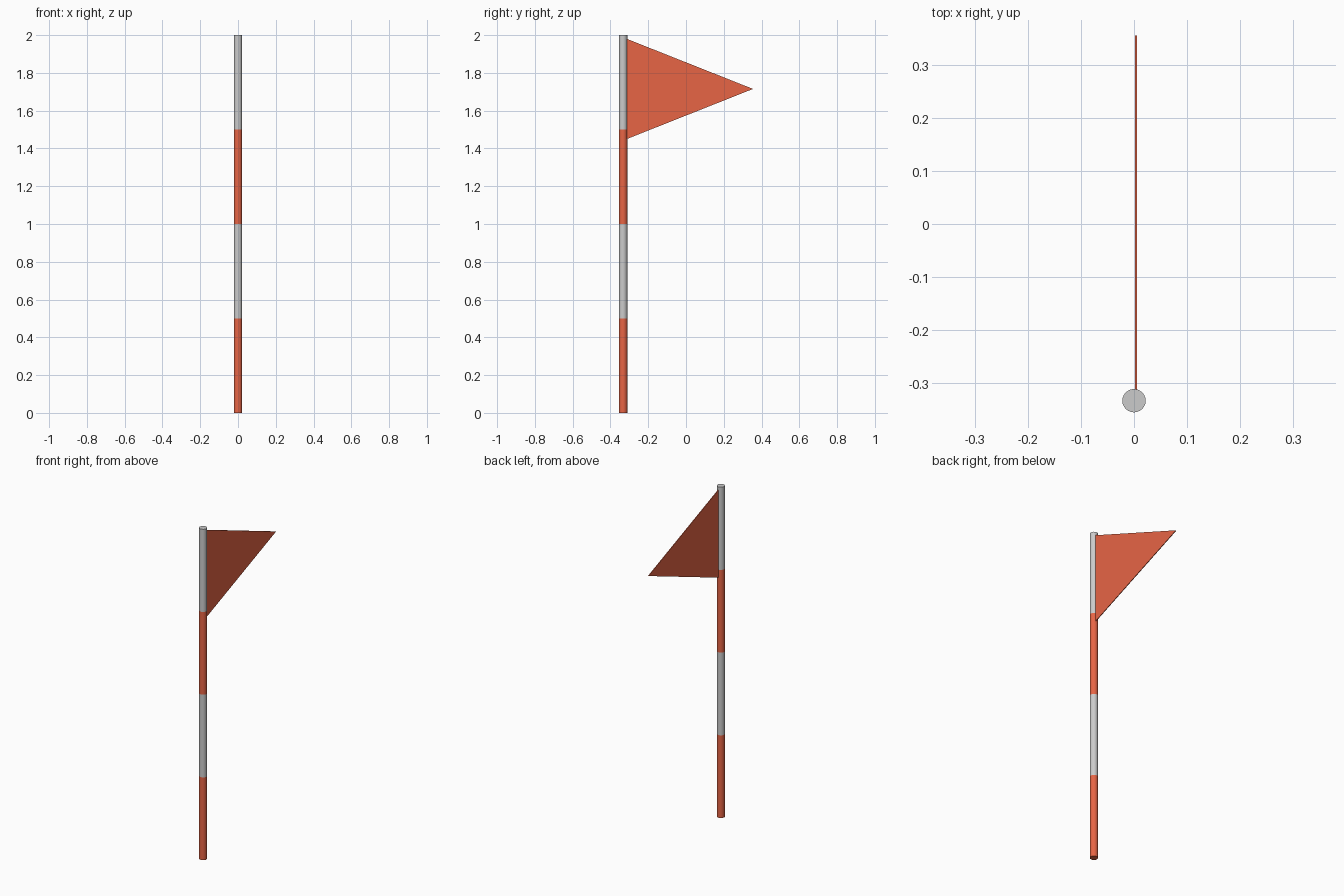
import bpy, bmesh

if "Cube" in bpy.data.objects:
    bpy.data.objects.remove(bpy.data.objects["Cube"])

POLE_Y, RADIUS, BAND = -0.333, 0.022, 0.5

orange = bpy.data.materials.new("orange")
orange.diffuse_color = (0.8, 0.13, 0.06, 1)
orange.use_nodes = True
orange.node_tree.nodes["Principled BSDF"].inputs["Base Color"].default_value = orange.diffuse_color


# Pole: four stacked bands, alternating orange and grey
def pole_band(name, index, material=None):
    bpy.ops.mesh.primitive_cylinder_add(
        vertices=24, radius=RADIUS, depth=BAND,
        location=(0, POLE_Y, BAND * (index + 0.5)))
    band = bpy.context.object
    band.name = name
    if material:
        band.data.materials.append(material)
    bpy.ops.object.shade_smooth_by_angle()


for i in range(4):
    pole_band(f"pole_band_{i + 1}", i, orange if i % 2 == 0 else None)

# Pennant: thin triangular slab fixed to the back of the pole
bm = bmesh.new()
outline = [(-0.313, 1.45), (0.355, 1.715), (-0.313, 1.98)]
face = bm.faces.new([bm.verts.new((0.002, y, z)) for y, z in outline])
ext = bmesh.ops.extrude_face_region(bm, geom=[face])
bmesh.ops.translate(bm, vec=(0.004, 0, 0),
                    verts=[v for v in ext["geom"] if isinstance(v, bmesh.types.BMVert)])
bmesh.ops.recalc_face_normals(bm, faces=bm.faces)
mesh = bpy.data.meshes.new("pennant")
bm.to_mesh(mesh)
bm.free()
mesh.materials.append(orange)
bpy.context.collection.objects.link(bpy.data.objects.new("pennant", mesh))
